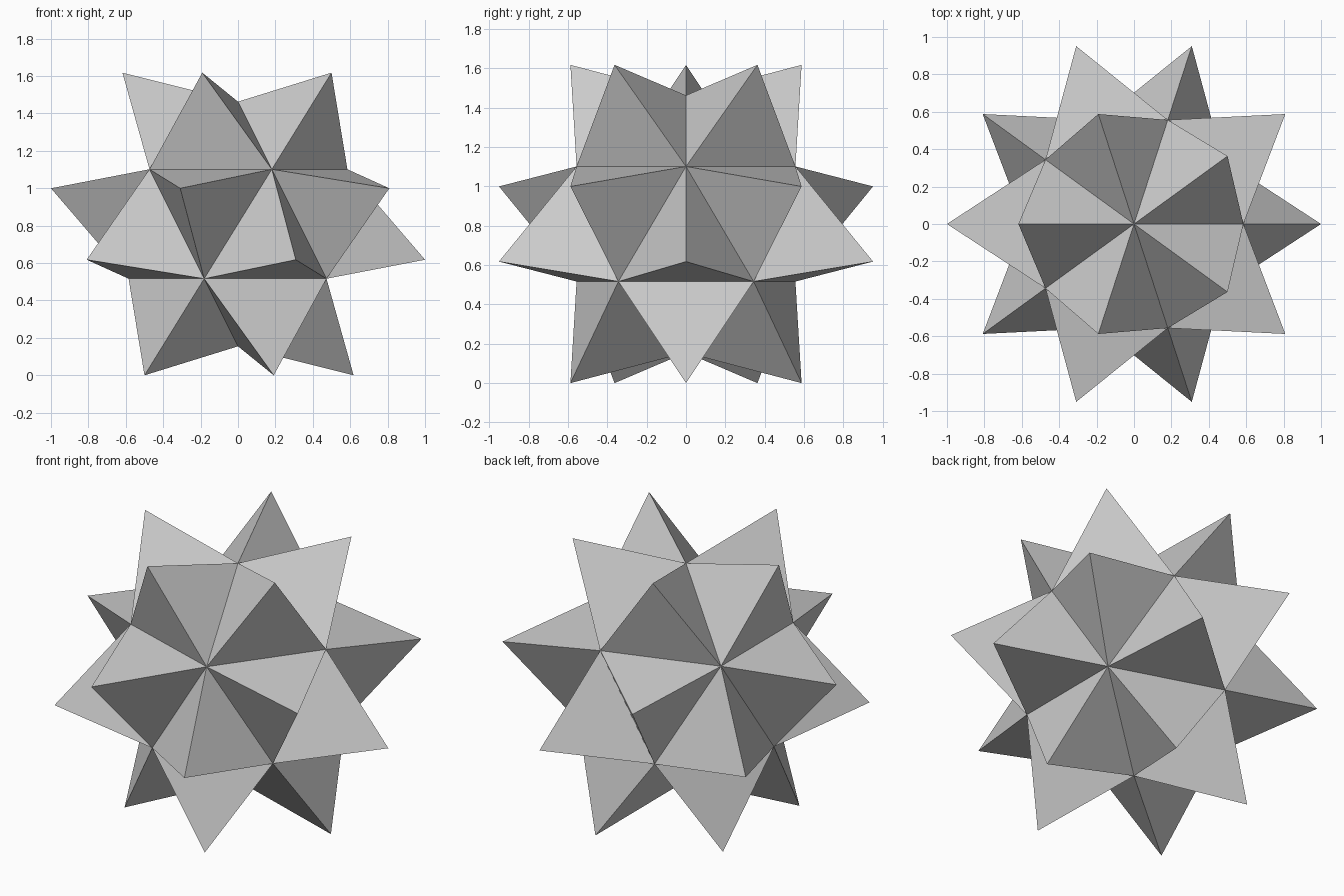
import bpy, bmesh
from math import sqrt

if "Cube" in bpy.data.objects:
    bpy.data.objects.remove(bpy.data.objects["Cube"])

PHI = (1 + sqrt(5)) / 2
HALF_HEIGHT = PHI / 2                            # spike tips touch z = 0
CORE_RADIUS = 0.654                              # valley corners
TIP_RADIUS = sqrt(HALF_HEIGHT**2 + (PHI - 1)**2) # spike tips

# Icosahedron core with one point straight up
bm = bmesh.new()
bmesh.ops.create_icosphere(bm, subdivisions=1, radius=1)
for v in bm.verts:
    v.co = v.co.normalized() * CORE_RADIUS

# Raise a three-sided spike on each of the 20 faces
spikes = bmesh.ops.poke(bm, faces=bm.faces[:])
for v in spikes["verts"]:
    v.co = v.co.normalized() * TIP_RADIUS

# Stand the star on the floor
bmesh.ops.translate(bm, verts=bm.verts[:], vec=(0, 0, HALF_HEIGHT))
bmesh.ops.recalc_face_normals(bm, faces=bm.faces[:])
for f in bm.faces:
    f.smooth = False

mesh = bpy.data.meshes.new("spiked_star")
bm.to_mesh(mesh)
bm.free()
bpy.context.collection.objects.link(bpy.data.objects.new("spiked_star", mesh))
